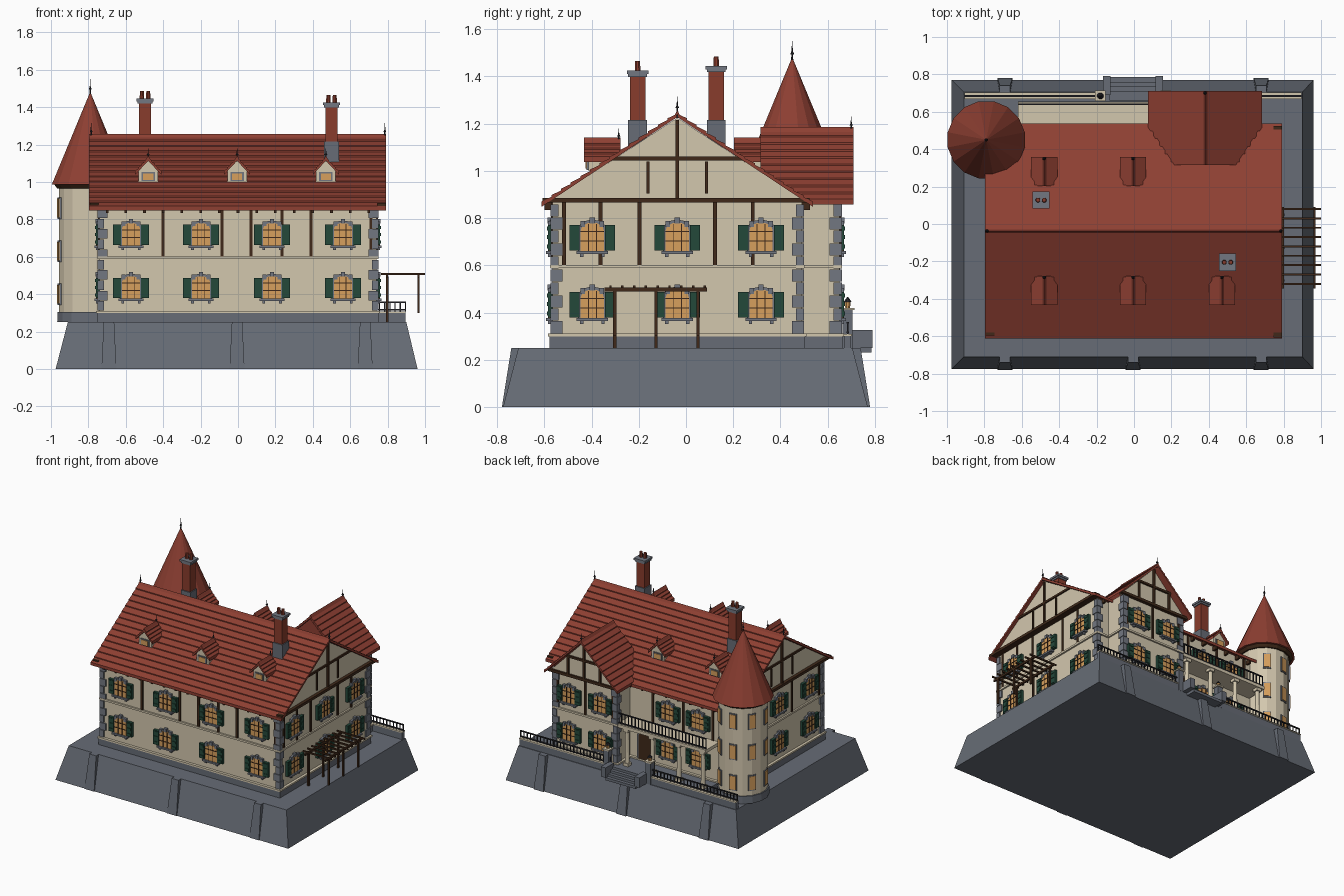
import bpy, bmesh
from math import radians, cos, sin, pi
from mathutils import Matrix, Vector

old = bpy.data.objects.get("Cube")
if old:
    bpy.data.objects.remove(old)


def material(name, *rgb):
    mat = bpy.data.materials.new(name)
    mat.use_nodes = True
    mat.diffuse_color = (*rgb, 1)
    mat.node_tree.nodes["Principled BSDF"].inputs["Base Color"].default_value = (*rgb, 1)
    return mat


STUCCO = material("cream stucco", .65, .57, .42)
STONE = material("grey stone", .135, .15, .18)
TRIM = material("pale grey trim", .17, .185, .22)
TILE = material("red roof tile", .27, .05, .032)
BRICK = material("chimney brick", .25, .045, .025)
TIMBER = material("dark timber", .05, .022, .01)
GREEN = material("shutter green", .017, .065, .042)
GLASS = material("warm glass", .68, .35, .11)
IRON = material("black iron", .02, .02, .025)

parts = {}
WORLD = Matrix()


def mesh_of(part, mat):
    return parts.setdefault(part, (bmesh.new(), mat))[0]


def frame(x, y, z=0, angle=0):
    """Local frame whose -y axis points out of a wall."""
    return Matrix.Translation((x, y, z)) @ Matrix.Rotation(radians(angle), 4, "Z")


def prism(part, mat, outline, y0, y1, at=WORLD):
    """Extrude an x-z outline along y."""
    bm = mesh_of(part, mat)
    a, b = [[bm.verts.new(at @ Vector((x, y, z))) for x, z in outline] for y in (y0, y1)]
    faces = [bm.faces.new(a), bm.faces.new(b[::-1])]
    for i in range(len(a)):
        faces.append(bm.faces.new((a[i - 1], a[i], b[i], b[i - 1])))
    bmesh.ops.recalc_face_normals(bm, faces=faces)


def box(part, mat, x, y, z, at=WORLD):
    """Box from x, y and z ranges."""
    prism(part, mat, [(x[0], z[0]), (x[1], z[0]), (x[1], z[1]), (x[0], z[1])], *y, at)


def bar(part, mat, x, y, z, w, at=WORLD):
    """Upright square bar over a z range."""
    box(part, mat, (x - w / 2, x + w / 2), (y - w / 2, y + w / 2), z, at)


def cone(part, mat, x, y, z, r0, r1, sides=8):
    m = Matrix.Translation((x, y, sum(z) / 2)) @ Matrix.Rotation(pi / sides, 4, "Z")
    bmesh.ops.create_cone(mesh_of(part, mat), cap_ends=True, segments=sides,
                          radius1=r0, radius2=r1, depth=z[1] - z[0], matrix=m)


def taper(part, mat, x, y, top_x, top_y, z, at=WORLD):
    bm = mesh_of(part, mat)
    rings = [[bm.verts.new(at @ Vector((xs[i], ys[j], h))) for i, j in ((0, 0), (1, 0), (1, 1), (0, 1))]
             for xs, ys, h in ((x, y, z[0]), (top_x, top_y, z[1]))]
    a, b = rings
    faces = [bm.faces.new(a), bm.faces.new(b)]
    faces += [bm.faces.new((a[i - 1], a[i], b[i], b[i - 1])) for i in range(4)]
    bmesh.ops.recalc_face_normals(bm, faces=faces)


def gable_roof(part, half, eave, ridge, y, rows, at):
    """Two slopes made of overlapping tile courses, ridge along local y."""
    lift = .011
    for s in (-1, 1):
        edge = [(s * half * i / rows, ridge + (eave - ridge) * i / rows - lift) for i in range(rows + 1)]
        for (xa, za), (xb, zb) in zip(edge, edge[1:]):
            prism(part, TILE, [(xa, za - lift), (xa, za + lift / 3), (xb, zb + lift), (xb, zb - lift)], *y, at)
    prism(part, TILE, [(-.012, ridge - .015), (.012, ridge - .015), (0, ridge + .006)], *y, at)


def finial(x, y, z, h):
    cone("roof_finials", IRON, x, y, (z - .02, z + h), .006, .001)
    cone("roof_finials", IRON, x, y, (z + h * .3, z + h * .45), .009, .004)


def arch(w, bottom, spring, top):
    """Outline with a curved head."""
    head = [(w * cos(pi * i / 8), spring + (top - spring) * sin(pi * i / 8)) for i in range(9)]
    return [(-w, bottom), (w, bottom)] + head[:-1] + [(-w, spring)]


def window(at):
    prism("window_surrounds", TRIM, arch(.06, -.062, .035, .075), -.012, .01, at)
    prism("window_glass", GLASS, arch(.049, -.058, .03, .063), -.016, 0, at)
    box("window_sills", TRIM, (-.066, .066), (-.028, .01), (-.07, -.058), at)
    bar("keystones", TRIM, 0, -.01, (.06, .085), .022, at)
    for s in (-1, 1):
        bar("sill_brackets", TRIM, s * .045, -.012, (-.083, -.07), .014, at)
        bar("keystones", TRIM, s * .04, -.009, (.045, .07), .02, at)
        x = sorted((s * .054, s * .097))
        box("shutters", GREEN, x, (-.02, .005), (-.055, .053), at)
        for z in (-.04, 0, .036):
            box("shutter_slats", GREEN, (x[0] + .006, x[1] - .006), (-.024, 0), (z - .006, z + .01), at)
    for x in (-.017, .017):
        box("glazing_bars", TIMBER, (x - .002, x + .002), (-.02, 0), (-.058, .058), at)
    for z in (-.015, .025):
        box("glazing_bars", TIMBER, (-.049, .049), (-.02, 0), (z - .002, z + .002), at)


def railing(x0, x1, y, z, part):
    for h in (z[0] + .012, z[1]):
        box(part, IRON, (x0, x1), (y - .005, y + .005), (h - .007, h))
    n = round((x1 - x0) / .028)
    for i in range(n + 1):
        bar(part, IRON, x0 + (x1 - x0) * i / n, y, z, .006)


# Sloped terrace base with buttresses
MID = -.037
taper("terrace_base", STONE, (-.975, .96), (-.775, .77), (-.91, .9), (-.71, .705), (0, .25))
for x in (-.69, -.005, .68):
    for angle in (0, 180):
        taper("buttresses", STONE, (-.04, .04), (-.78, -.6), (-.028, .028), (-.74, -.6), (0, .25), frame(x, 0, 0, angle))

# Main house and rear wing walls
W, D, FLOOR, EAVE = .74, .528, .31, .87
blocks = (((-W, W), (MID - D, MID + D)), ((.12, .64), (.4, .65)))
for x, y in blocks:
    for part, mat, grow, z in (("house_walls", STUCCO, 0, (.25, EAVE)), ("plinth", STONE, .014, (.25, .3)),
                               ("plinth_moulding", STUCCO, .02, (.298, FLOOR)),
                               ("floor_band", STUCCO, .012, (.588, .602))):
        box(part, mat, (x[0] - grow, x[1] + grow), (y[0] - grow, y[1] + grow), z)

# Alternating corner stones
for x, y in blocks:
    for sx, cx in zip((1, -1), x):
        for sy, cy in zip((1, -1), y):
            for i in range(10):
                a, b = (.042, .024) if i % 2 else (.024, .042)
                z = FLOOR + i * .055
                box("corner_stones", TRIM, (cx - sx * .01, cx + sx * a), (cy - sy * .01, cy + sy * b), (z + .002, z + .053))

# Windows and upper timber posts on each wall
front, back = frame(0, MID - D), frame(0, MID + D, 0, 180)
right, left = frame(W, MID, 0, 90), frame(-W, MID, 0, -90)
wing = frame(.38, .65, 0, 180)
for z in (.434, .718):
    for wall, places in ((front, (-.572, -.198, .182, .561)), (right, (-.36, 0, .355)), (left, (0, .36)),
                         (back, (.2, .45)), (wing, (-.13, .13))):
        for x in places:
            window(wall @ frame(x, 0, z))
for wall, places in ((front, (-.4, -.086, .07, .235, .39, .71)), (right, (-.48, -.325, -.16, .16, .32)),
                     (left, (.48, .16, -.16)), (back, (.07, .325, .57)), (wing, (-.23, 0, .23))):
    for x in places:
        bar("wall_posts", TIMBER, x, 0, (.6, EAVE), .016, wall)

# Main roof, gables and rafter tails
roof = frame(0, MID, 0, 90)
gable_roof("main_roof", .575, EAVE, 1.25, (-.79, .797), 14, roof)
for x, angle in ((.755, 90), (-.755, -90)):
    end = frame(x, MID, 0, angle)
    prism("main_gables", STUCCO, [(-.545, EAVE), (.545, EAVE), (0, 1.225)], -.012, .02, end)
    box("gable_beams", TIMBER, (-.57, .56), (-.035, .01), (.866, .886), end)
    box("gable_beams", TIMBER, (-.285, .285), (-.022, 0), (1.045, 1.06), end)
    box("gable_beams", TIMBER, (-.008, .008), (-.024, 0), (EAVE, 1.215), end)
    for s in (-1, 1):
        box("gable_beams", TIMBER, (s * .124 - .006, s * .124 + .006), (-.02, 0), (.905, 1.04), end)
    finial(x * 1.04, MID, 1.245, .07)
for i in range(15):
    for wall in (front, back):
        x = -.7 + i * .1
        box("rafter_tails", TIMBER, (x - .007, x + .007), (-.035, 0), (.835, .866), wall)

# Wing roof and gable
gable_roof("wing_roof", .305, .88, 1.18, (-.06, .335), 10, wing)
prism("wing_roof_end", TILE, [(-.28, .88), (.28, .88), (0, 1.155)], .325, .335, wing)
prism("wing_gable", STUCCO, [(-.285, .865), (.285, .865), (0, 1.155)], -.01, .02, wing)
for x, z in (((-.295, .295), (.86, .88)), ((-.145, .145), (1.005, 1.02)), ((-.008, .008), (.87, 1.15)),
             ((-.14, -.126), (.88, 1.01)), ((.126, .14), (.88, 1.01))):
    box("wing_gable_beams", TIMBER, x, (-.024, 0), z, wing)
finial(.38, .7, 1.175, .055)

# Dormers
for x, angle in ((-.48, 0), (-.005, 0), (.47, 0), (-.48, 180), (-.005, 180)):
    at = frame(x, MID, 0, angle)
    prism("dormer_walls", STUCCO, [(-.052, 1), (.052, 1), (.052, 1.065), (0, 1.112), (-.052, 1.065)], -.377, -.25, at)
    gable_roof("dormer_roofs", .07, 1.06, 1.135, (-.395, -.24), 4, at)
    box("dormer_surrounds", TRIM, (-.036, .036), (-.384, -.37), (1.004, 1.052), at)
    box("dormer_glass", GLASS, (-.027, .027), (-.388, -.37), (1.01, 1.045), at)
    finial(x, -.285 if angle == 0 else .35, 1.13, .05)

# Chimneys
for x, y, base, top in ((-.497, .128, 1.08, 1.43), (.5, -.205, 1.1, 1.41)):
    bar("chimney_bases", STONE, x, y, (base, 1.215), .08)
    bar("chimney_stacks", BRICK, x, y, (1.2, top), .066)
    bar("chimney_caps", TRIM, x, y, (top - .012, top), .08)
    bar("chimney_caps", TRIM, x, y, (top, top + .015), .092)
    for s in (-1, 1):
        cone("chimney_pots", BRICK, x + s * .017, y, (top, top + .055), .014, .011)

# Round tower
TX, TY = -.79, .45
cone("tower_foot", STONE, TX, TY, (.25, .305), .18, .178, 16)
cone("tower_wall", STUCCO, TX, TY, (.3, .99), .169, .169, 16)
cone("tower_eave", TIMBER, TX, TY, (.965, .985), .18, .195, 16)
cone("tower_roof", TILE, TX, TY, (.985, 1.475), .21, .003, 16)
finial(TX, TY, 1.47, .08)
for angle in (-90, -135, 180, 135):
    at = frame(TX, TY, 0, angle + 11.25) @ frame(0, -.166)
    for z in (.4, .63, .86):
        box("tower_surrounds", TRIM, (-.028, .028), (-.007, .01), (z - .058, z + .058), at)
        box("tower_glass", GLASS, (-.022, .022), (-.011, 0), (z - .05, z + .05), at)

# Rear porch with columns, balcony and door
box("balcony_slab", STUCCO, (-.62, .12), (.48, .652), (.578, .602))
box("porch_floor", STONE, (-.62, .12), (.48, .655), (.25, .3))
railing(-.615, .115, .64, (.602, .685), "balcony_railing")
for x in (-.58, -.38, -.16, .05):
    cone("porch_columns", STUCCO, x, .625, (.3, .58), .017, .014, 12)
    for z in (.3, .556):
        bar("column_blocks", STUCCO, x, .625, (z, z + .022), .042)
door = back @ frame(.01, 0, .42)
prism("door_surround", TRIM, arch(.065, -.11, .06, .11), -.012, .01, door)
prism("front_door", TIMBER, arch(.05, -.11, .055, .095), -.018, 0, door)

# Parapet with railing, garden steps and lanterns
for x0, x1 in ((-.905, -.16), (.15, .895)):
    box("parapet", STONE, (x0, x1), (.67, .7), (.25, .3))
    box("parapet_coping", STUCCO, (x0, x1), (.667, .703), (.3, .308))
    railing(x0, x1, .685, (.308, .36), "terrace_railing")
for x in (-.18, .17):
    bar("lantern_piers", STONE, x, .685, (.25, .41), .042)
    bar("pier_caps", STUCCO, x, .685, (.41, .42), .056)
    cone("lantern_lights", GLASS, x, .685, (.42, .445), .011, .014)
    cone("lantern_tops", IRON, x, .685, (.445, .465), .018, .003)
for x in (-.145, .135):
    box("step_cheeks", STONE, (x - .02, x + .02), (.69, .79), (.25, .325))
for i in range(4):
    box("garden_steps", STONE, (-.13, .12), (.66, .785 - i * .025), (.23 + i * .018, .25 + i * .018))

# Side pergola
for x in (.797, .965):
    for y in (-.302, -.127, .05):
        bar("pergola_posts", TIMBER, x, y, (.25 if x < .9 else .3, .495), .013)
    box("pergola_beams", TIMBER, (x - .006, x + .006), (-.345, .09), (.49, .505))
for i in range(9):
    y = -.32 + i * .05
    box("pergola_slats", TIMBER, (.765, 1), (y - .005, y + .005), (.503, .514))

# Turn every part into an object
for name, (bm, mat) in parts.items():
    mesh = bpy.data.meshes.new(name)
    bm.to_mesh(mesh)
    bm.free()
    mesh.materials.append(mat)
    bpy.context.scene.collection.objects.link(bpy.data.objects.new(name, mesh))
